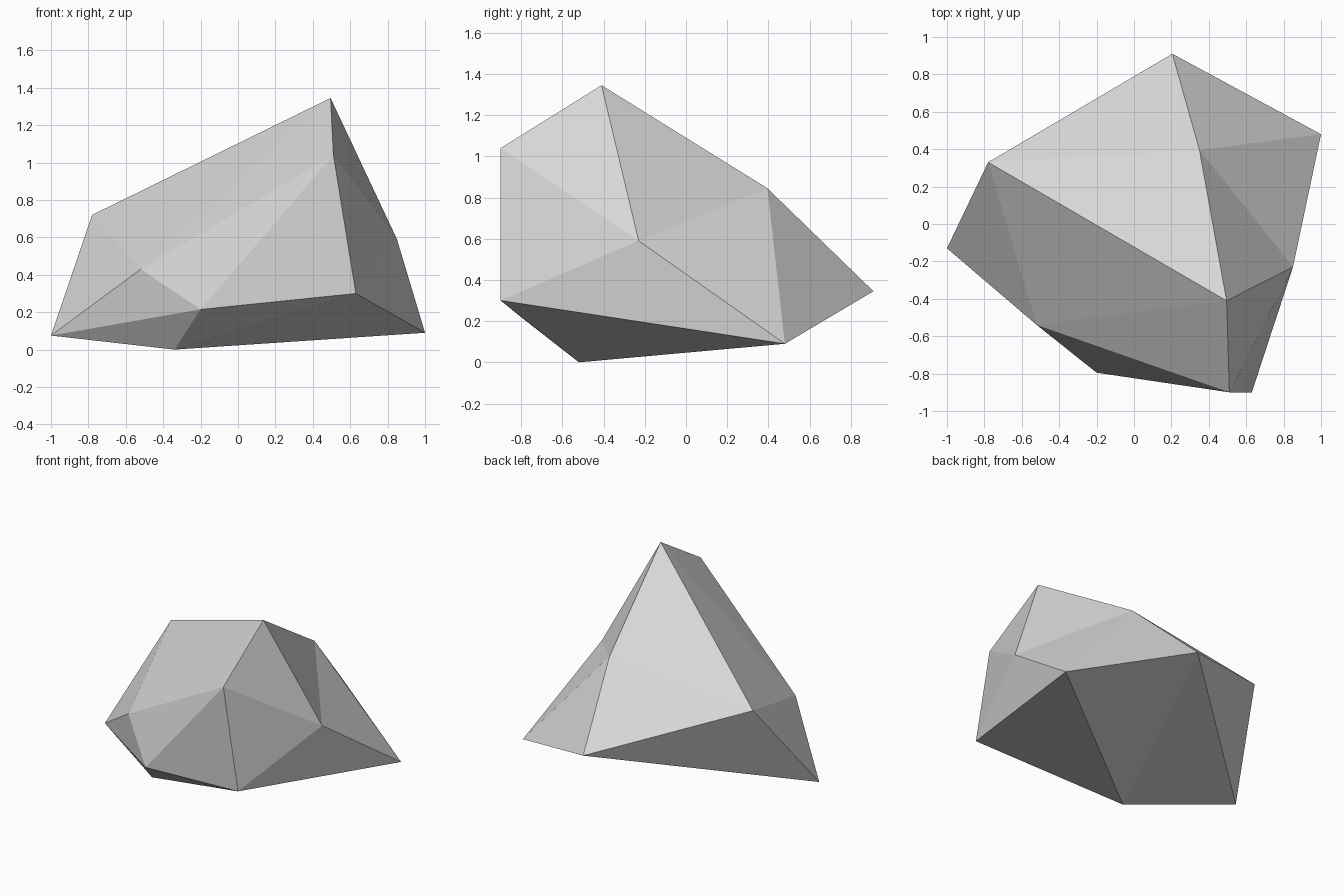
import bpy
import bmesh

cube = bpy.data.objects.get("Cube")
if cube:
    bpy.data.objects.remove(cube, do_unlink=True)

# Matte grey stone
stone = bpy.data.materials.new("stone grey")
stone.use_nodes = True
grey = (0.68, 0.68, 0.68, 1)
stone.diffuse_color = grey
stone.node_tree.nodes["Principled BSDF"].inputs["Base Color"].default_value = grey

# Corners of the faceted boulder, named by where they sit
corners = {
    "peak": (0.495, -0.41, 1.345), "front_top": (0.51, -0.9, 1.04),
    "back_top": (0.35, 0.395, 0.845), "right_top": (-0.78, 0.33, 0.72),
    "left_middle": (0.85, -0.23, 0.59), "right_middle": (-0.52, -0.54, 0.43),
    "back_middle": (0.205, 0.91, 0.345), "front_left_base": (0.63, -0.9, 0.3),
    "front_right_base": (-0.2, -0.795, 0.215), "left_base": (1, 0.48, 0.09),
    "right_base": (-1, -0.13, 0.075), "bottom": (-0.34, -0.52, 0),
}

# Wrap the corners in a flat-faced shell
bm = bmesh.new()
verts = {name: bm.verts.new(co) for name, co in corners.items()}
bmesh.ops.convex_hull(bm, input=bm.verts)

# Turn two ridges into shallow creases: one on the left side, one underneath
for ends in (("peak", "left_base"), ("right_base", "left_base")):
    ridge = bm.edges.get([verts[name] for name in ends])
    if ridge:
        bmesh.utils.edge_rotate(ridge, True)
bmesh.ops.recalc_face_normals(bm, faces=bm.faces)

mesh = bpy.data.meshes.new("boulder")
bm.to_mesh(mesh)
bm.free()
mesh.materials.append(stone)
mesh.shade_flat()

boulder = bpy.data.objects.new("boulder", mesh)
bpy.context.collection.objects.link(boulder)
